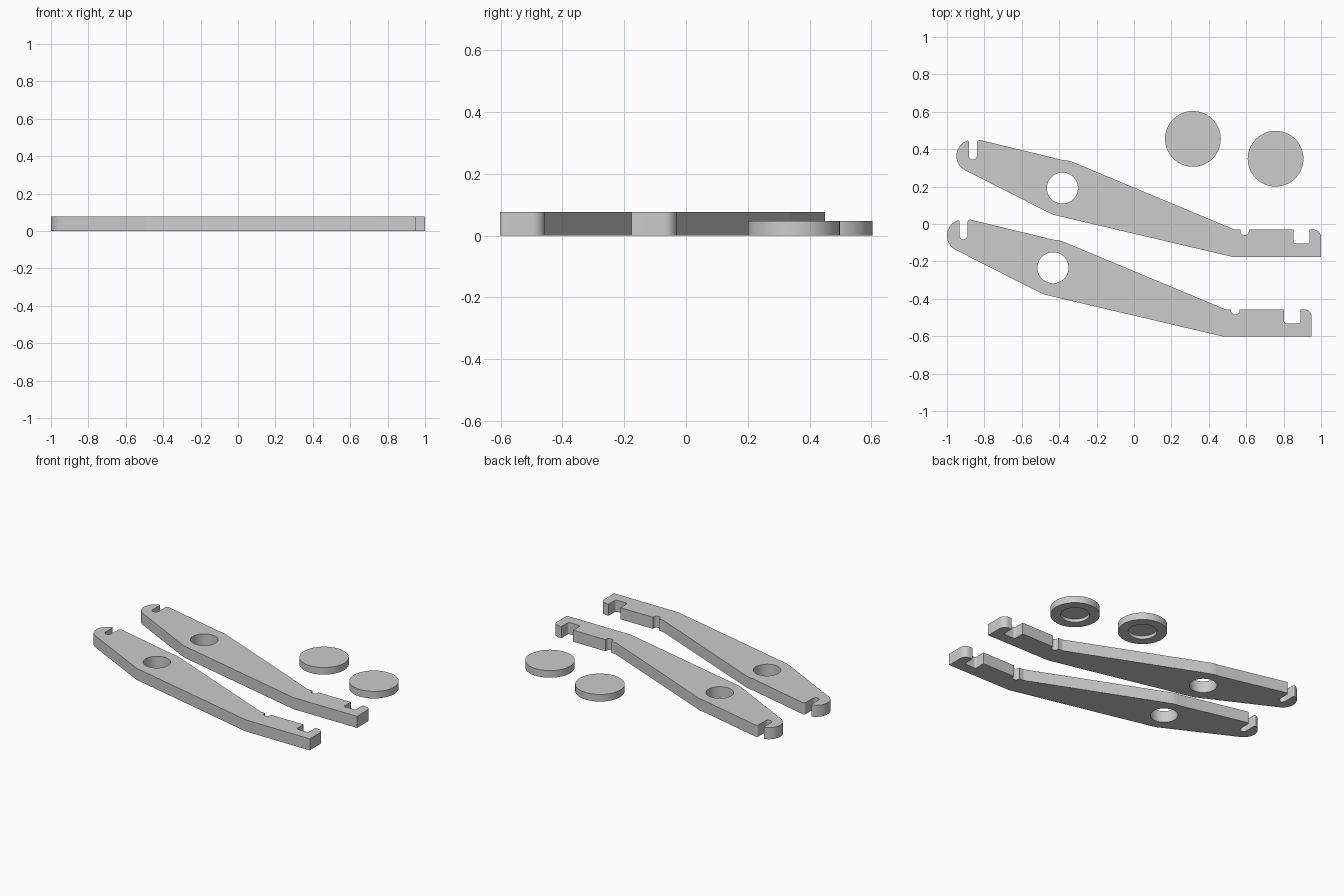
import bpy, bmesh, math
from mathutils import Vector

if "Cube" in bpy.data.objects:
    bpy.data.objects.remove(bpy.data.objects["Cube"])

ARM_H, DISC_H = 0.077, 0.047

grey = bpy.data.materials.new("plain grey")
grey.diffuse_color = (0.604, 0.604, 0.604, 1)
grey.use_nodes = True
grey.node_tree.nodes["Principled BSDF"].inputs["Base Color"].default_value = grey.diffuse_color


def arc(cx, cy, r, n, a0, a1):
    """Points on an arc, both ends included (degrees)."""
    angles = [math.radians(a0 + (a1 - a0) * i / n) for i in range(n + 1)]
    return [Vector((cx + r * math.cos(a), cy + r * math.sin(a))) for a in angles]


def circle(cx, cy, r, n=64):
    return arc(cx, cy, r, n, 0, 360)[:-1]


def fillet(corners, n=8):
    """Round each corner (x, y, radius) of a closed outline."""
    out = []
    for i, (x, y, r) in enumerate(corners):
        p = Vector((x, y))
        if r == 0:
            out.append(p)
            continue
        u = (Vector(corners[i - 1][:2]) - p).normalized()
        v = (Vector(corners[(i + 1) % len(corners)][:2]) - p).normalized()
        half = u.angle(v) / 2
        c = p + (u + v).normalized() * (r / math.sin(half))
        d = r / math.tan(half)
        s, e = p + u * d - c, p + v * d - c
        for k in range(n + 1):
            a = 2 * k / n * (math.pi / 2 - half)      # angle swept from s to e
            sweep = math.pi - 2 * half
            out.append(c + (s * math.sin(sweep - a) + e * math.sin(a)) / math.sin(sweep))
    return out


def finish(name, bm, location):
    bmesh.ops.recalc_face_normals(bm, faces=bm.faces)
    mesh = bpy.data.meshes.new(name)
    bm.to_mesh(mesh)
    bm.free()
    mesh.materials.append(grey)
    ob = bpy.data.objects.new(name, mesh)
    ob.location = location
    bpy.context.collection.objects.link(ob)
    bpy.ops.object.select_all(action='DESELECT')
    ob.select_set(True)
    bpy.context.view_layer.objects.active = ob
    bpy.ops.object.shade_smooth_by_angle(angle=math.radians(30))


def plate(name, loops, height, location):
    """Flat plate with holes, extruded upward."""
    bm = bmesh.new()
    for loop in loops:
        vs = [bm.verts.new((p.x, p.y, 0)) for p in loop]
        for i, a in enumerate(vs):
            bm.edges.new((vs[i - 1], a))
    bmesh.ops.remove_doubles(bm, verts=bm.verts, dist=0.0005)
    bmesh.ops.triangle_fill(bm, use_beauty=True, edges=bm.edges[:], normal=(0, 0, 1))
    top = bmesh.ops.extrude_face_region(bm, geom=bm.faces[:], use_keep_orig=True)["geom"]
    bmesh.ops.translate(bm, vec=(0, 0, height),
                        verts=[g for g in top if isinstance(g, bmesh.types.BMVert)])
    finish(name, bm, location)


def disc(name, location, r=0.149, bore=0.087, depth=0.021, n=64):
    """Round cap with a shallow round recess underneath."""
    bm = bmesh.new()
    rings = [[bm.verts.new((p.x, p.y, z)) for p in circle(0, 0, rad, n)]
             for rad, z in ((r, DISC_H), (r, 0), (bore, 0), (bore, depth))]
    for a, b in zip(rings, rings[1:]):
        for i in range(n):
            bm.faces.new((a[i - 1], a[i], b[i], b[i - 1]))
    bm.faces.new(rings[0])
    bm.faces.new(rings[-1])
    finish(name, bm, location)


def sharp(points):
    return [(p.x, p.y, 0) for p in points]


# Arm outline: slotted hook, round boss in the middle, notched tail
outline = sharp(arc(-0.914, -0.058, 0.086, 20, 245, 110)) + [
    (-0.933, 0.025, 0.006),
    (-0.933, -0.078, 0.0212), (-0.890, -0.078, 0.0212),       # hook slot
    (-0.890, 0.031, 0.014),
] + sharp(arc(-0.433, -0.230, 0.150, 6, 89, 67)) + [          # top of boss
    (0.488, -0.452, 0.03),
    (0.519, -0.452, 0), (0.519, -0.481, 0.02),
    (0.564, -0.481, 0.02), (0.564, -0.452, 0),                # small notch
    (0.802, -0.452, 0), (0.802, -0.527, 0.012),
    (0.889, -0.527, 0.012), (0.889, -0.452, 0),               # square notch
    (0.950, -0.452, 0.04),
    (0.950, -0.598, 0), (0.478, -0.598, 0),
] + sharp(arc(-0.433, -0.230, 0.150, 4, -103.4, -116.6))      # bottom of boss
arm_loops = [fillet(outline), circle(-0.433, -0.230, 0.083)]

plate("front_arm", arm_loops, ARM_H, (0, -0.004, 0))
plate("back_arm", arm_loops, ARM_H, (0.05, 0.422, 0))

disc("left_disc", (0.315, 0.455, 0))
disc("right_disc", (0.757, 0.349, 0))
